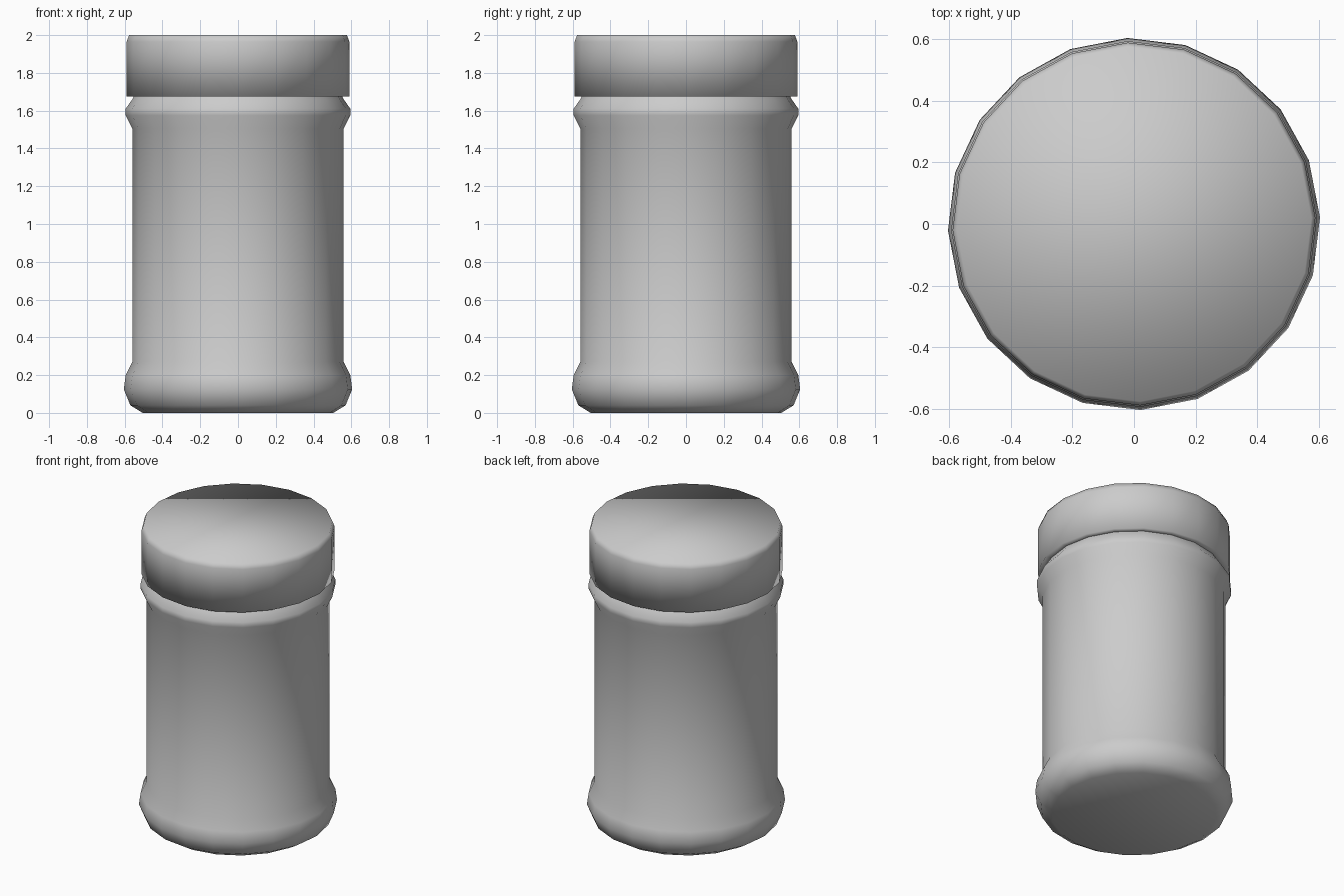
import bpy, bmesh, math

if "Cube" in bpy.data.objects:
    bpy.data.objects.remove(bpy.data.objects["Cube"])

SIDES = 20
OFFSET = math.radians(2)  # slight twist of the facets


def lathe(name, profile, cap_bottom=False, cap_top=False):
    """Spin a (radius, z) profile into a smooth 20-sided object."""
    bm = bmesh.new()
    rings = []
    for r, z in profile:
        rings.append([bm.verts.new((r * math.cos(OFFSET + i * math.tau / SIDES),
                                    r * math.sin(OFFSET + i * math.tau / SIDES), z))
                      for i in range(SIDES)])
    for low, high in zip(rings, rings[1:]):
        for i in range(SIDES):
            j = (i + 1) % SIDES
            bm.faces.new((low[i], low[j], high[j], high[i]))
    if cap_bottom:
        bm.faces.new(rings[0][::-1])
    if cap_top:
        bm.faces.new(rings[-1])
    mesh = bpy.data.meshes.new(name)
    bm.to_mesh(mesh)
    bm.free()
    mesh.shade_smooth()
    obj = bpy.data.objects.new(name, mesh)
    bpy.context.collection.objects.link(obj)
    return obj


# Jar body: rounded foot, straight wall, raised shoulder ring and neck
lathe("jar_body", [
    (0.505, 0.0), (0.57, 0.04), (0.605, 0.125), (0.595, 0.20), (0.56, 0.27),
    (0.56, 1.505), (0.595, 1.575), (0.595, 1.61), (0.56, 1.66), (0.55, 1.68),
], cap_bottom=True)

# Lid: underside lip, straight rim, chamfered top edge and flat top
lathe("lid", [
    (0.55, 1.675), (0.59, 1.675), (0.59, 1.965), (0.577, 2.0),
], cap_top=True)
